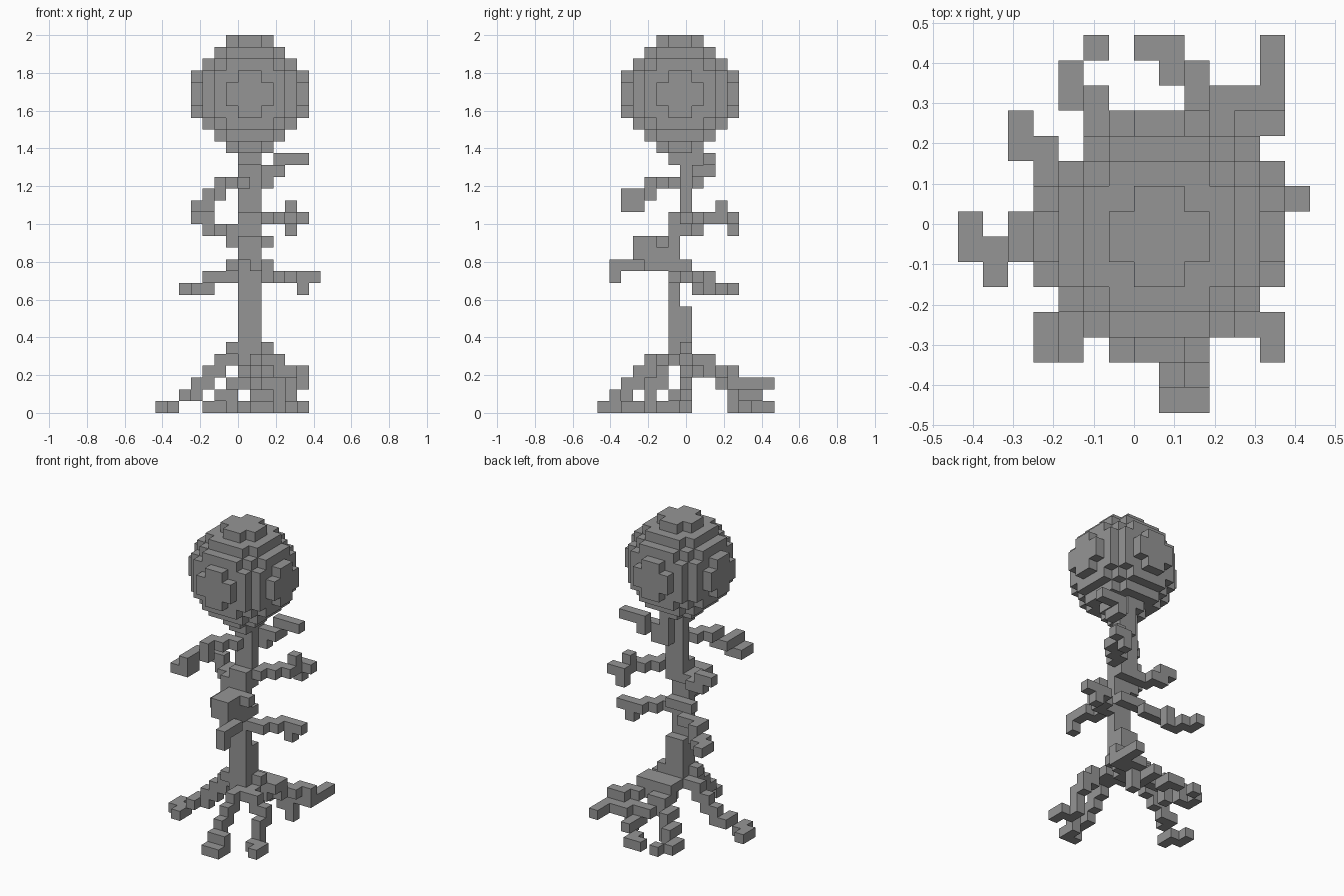
import bpy
import bmesh
from itertools import product
from mathutils import Vector

cube = bpy.data.objects.get("Cube")
if cube:
    bpy.data.objects.remove(cube, do_unlink=True)

UNIT = 2 / 32
ORIGIN = Vector((-7, -7.5, 0))
STEPS = {"R": (1, 0, 0), "L": (-1, 0, 0), "B": (0, 1, 0),
         "F": (0, -1, 0), "U": (0, 0, 1), "D": (0, 0, -1)}

grey = bpy.data.materials.new("plain grey")
grey.use_nodes = True
tone = (0.3, 0.3, 0.3, 1)
grey.diffuse_color = tone
grey.node_tree.nodes["Principled BSDF"].inputs["Base Color"].default_value = tone


def block(low, high):
    """All cells between two corner cells, both included."""
    return set(product(*(range(a, b + 1) for a, b in zip(low, high))))


def walk(start, moves):
    """Cells along a path; a small letter moves without filling."""
    cell, cells = start, {start}
    for move in moves:
        cell = tuple(a + b for a, b in zip(cell, STEPS[move.upper()]))
        if move.isupper():
            cells.add(cell)
    return cells


def ball(centre, size, limit):
    """Cells whose middles lie within a sphere."""
    low = [c - size for c in centre]
    high = [c + size - 1 for c in centre]
    return {c for c in block(low, high)
            if sum((a + 0.5 - m) ** 2 for a, m in zip(c, centre)) < limit}


def build(name, cells, solid):
    """Mesh of the outer cell faces only."""
    bm = bmesh.new()
    corners = {}

    def corner(p):
        key = tuple(round(v) for v in p)
        if key not in corners:
            corners[key] = bm.verts.new((Vector(key) + ORIGIN) * UNIT)
        return corners[key]

    for cell in sorted(cells):
        middle = Vector(cell) + Vector((0.5, 0.5, 0.5))
        for step in STEPS.values():
            if tuple(a + b for a, b in zip(cell, step)) in solid:
                continue
            n = Vector(step)
            u = Vector((n.y, n.z, n.x))
            v = n.cross(u)
            ring = [corner(middle + (n + u * a + v * b) / 2)
                    for a, b in ((-1, -1), (1, -1), (1, 1), (-1, 1))]
            bm.faces.new(ring)
    mesh = bpy.data.meshes.new(name)
    bm.to_mesh(mesh)
    bm.free()
    mesh.materials.append(grey)
    bpy.context.collection.objects.link(bpy.data.objects.new(name, mesh))


parts = {}

# Round head
parts["head"] = ball((8, 7, 27), 5, 24)

# Slightly crooked trunk
parts["trunk"] = (
    block((7, 6, 4), (8, 7, 8)) | block((7, 6, 9), (8, 6, 14))
    | block((7, 6, 12), (8, 7, 12)) | block((7, 6, 15), (8, 7, 16))
    | block((7, 7, 17), (8, 7, 20)) | block((8, 8, 19), (8, 8, 21))
    | block((7, 6, 21), (8, 7, 21)) | {(6, 6, 5), (9, 7, 5)})

# Branches
parts["top_left_branch"] = walk((9, 8, 19), "URBURR")
parts["top_right_branch"] = walk((7, 6, 19), "LFLFDLFFDLBR")
parts["middle_right_branch"] = walk((6, 6, 14), "UBLBLuLR")
parts["middle_left_branch"] = walk((9, 7, 16), "BRBRBUdBDuR")
parts["low_right_branch"] = walk((6, 7, 12), "dBLLBDLBLB")
parts["low_left_branch"] = walk((9, 6, 11), "RBRBRRlD")
parts["front_branch"] = (
    block((7, 3, 13), (8, 5, 14)) | {(9, 5, 14)}
    | walk((8, 5, 12), "FFRFFD"))

# Roots
parts["front_root"] = walk((8, 5, 4), "FDFDFDFRDFL")
parts["front_left_root"] = walk((9, 6, 4), "FRDRDFDDFRF")
parts["right_root"] = walk((6, 7, 4), "LDLDLDLFdLFbLB")
parts["back_right_root"] = walk((7, 8, 4), "BDBDLBDDuLBDLBbR")
parts["back_root"] = (
    block((8, 8, 3), (9, 9, 4)) | walk((8, 10, 3), "DBRDBBdLBL")
    | walk((10, 11, 1), "D"))
parts["back_left_root"] = (
    walk((10, 8, 4), "BDBRBRDBBB") | block((10, 11, 2), (11, 12, 2)))

# Each cell belongs to one part, and touching parts share no hidden faces
solid = set().union(*parts.values())
used = set()
for name, cells in parts.items():
    build(name, cells - used, solid)
    used |= cells
